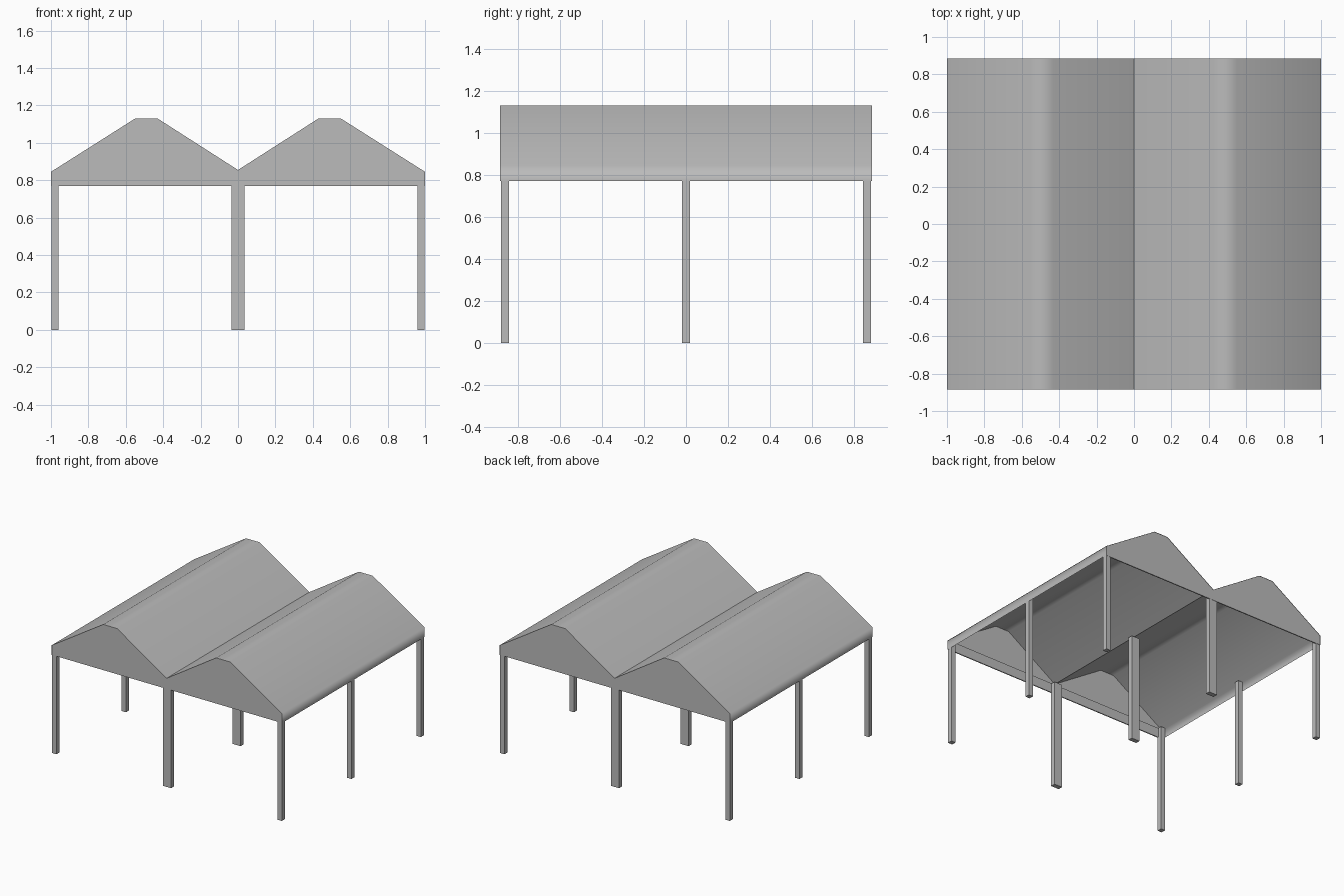
import bpy
import bmesh

if "Cube" in bpy.data.objects:
    bpy.data.objects.remove(bpy.data.objects["Cube"], do_unlink=True)

grey = bpy.data.materials.new("plain grey")
grey.use_nodes = True
colour = (0.5, 0.5, 0.5, 1)
grey.diffuse_color = colour
grey.node_tree.nodes["Principled BSDF"].inputs["Base Color"].default_value = colour

HALF_DEPTH = 0.885
BEAM_LOW, EAVE = 0.77, 0.845
SLOPE = [(0, 0.855), (0.43, 1.13), (0.55, 1.13), (1, EAVE)]


def finish(name, bm):
    mesh = bpy.data.meshes.new(name)
    bm.to_mesh(mesh)
    bm.free()
    mesh.materials.append(grey)
    obj = bpy.data.objects.new(name, mesh)
    bpy.context.collection.objects.link(obj)
    return obj


def box(name, x0, x1, y0, y1, z0, z1):
    bm = bmesh.new()
    bmesh.ops.create_cube(bm, size=1)
    for v in bm.verts:
        v.co.x = x0 if v.co.x < 0 else x1
        v.co.y = y0 if v.co.y < 0 else y1
        v.co.z = z0 if v.co.z < 0 else z1
    return finish(name, bm)


# Roof sheet of one bay, running down into the side fascia
def roof(name, side):
    bm = bmesh.new()
    rows = []
    for x, z in SLOPE + [(1, BEAM_LOW)]:
        rows.append([bm.verts.new((side * x, y, z)) for y in (-HALF_DEPTH, HALF_DEPTH)])
    for a, b in zip(rows, rows[1:]):
        loop = [a[0], b[0], b[1], a[1]]
        face = bm.faces.new(loop if side > 0 else loop[::-1])
        face.smooth = True
    obj = finish(name, bm)
    obj.modifiers.new("slope shading", "WEIGHTED_NORMAL")


# Flat gable wall closing one end of a bay
def gable(name, side, end):
    bm = bmesh.new()
    y = end * (HALF_DEPTH - 0.003)
    loop = [bm.verts.new((side * x, y, z)) for x, z in SLOPE + [(0, EAVE)]]
    if side * end < 0:
        loop.reverse()
    bm.faces.new(loop[::-1])
    obj = finish(name, bm)
    obj.data.update()
    # Face the wall outwards
    if obj.data.polygons[0].normal.y * end < 0:
        obj.data.flip_normals()


for side, side_name in ((-1, "right"), (1, "left")):
    roof(f"{side_name}_roof", side)
    for end, end_name in ((-1, "front"), (1, "back")):
        gable(f"{end_name}_{side_name}_gable", side, end)

# Thin end beams under the gables
for end, end_name in ((-1, "front"), (1, "back")):
    ys = sorted((end * 0.882, end * 0.874))
    box(f"{end_name}_beam", -0.999, 0.999, *ys, BEAM_LOW, EAVE)

# Three rows of three posts
columns = (("right", -0.997, -0.96), ("middle", -0.035, 0.035), ("left", 0.96, 0.997))
rows = (("front", -0.88, -0.843), ("centre", -0.018, 0.018), ("back", 0.843, 0.88))
for col, x0, x1 in columns:
    for row, y0, y1 in rows:
        box(f"{row}_{col}_post", x0, x1, y0, y1, 0, EAVE)
